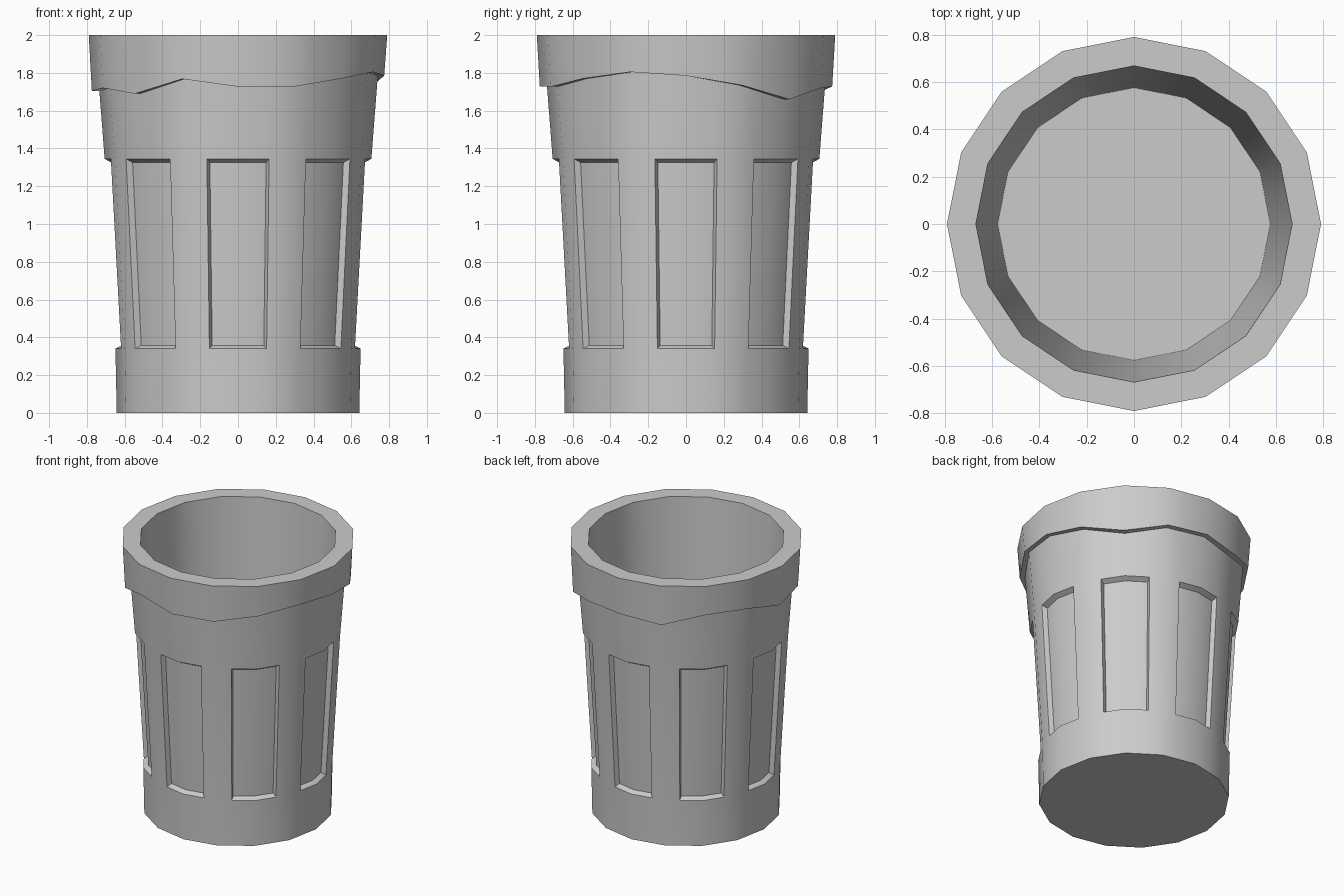
import bpy, bmesh, math

if "Cube" in bpy.data.objects:
    bpy.data.objects.remove(bpy.data.objects["Cube"])

SIDES = 16
HALF = 0.61          # half panel width as a fraction of one side
# height of the ragged rim edge at each of the 16 corners, anticlockwise from +x
RIM_Z = [1.785, 1.735, 1.66, 1.72, 1.728, 1.702, 1.78, 1.775,
         1.705, 1.72, 1.69, 1.768, 1.727, 1.727, 1.77, 1.805]


def point(u, r, z):
    """Point on the straight-sided polygon at corner position u."""
    i = math.floor(u)
    f = u - i
    a, b = (math.tau * k / SIDES for k in (i, i + 1))
    return (r * (math.cos(a) * (1 - f) + math.cos(b) * f),
            r * (math.sin(a) * (1 - f) + math.sin(b) * f), z)


def rim_z(u):
    i = math.floor(u)
    f = u - i
    return RIM_Z[i % SIDES] * (1 - f) + RIM_Z[(i + 1) % SIDES] * f


def body_r(z):
    """Gently flaring outer wall."""
    prof = [(0, 0.642), (0.34, 0.649), (1.345, 0.706), (2, 0.757)]
    for (z0, r0), (z1, r1) in zip(prof, prof[1:]):
        if z <= z1:
            return r0 + (r1 - r0) * (z - z0) / (z1 - z0)


bm = bmesh.new()
# four columns per panel: pillar corner, panel left, panel middle, panel right
cols = [2 * k + d for k in range(8) for d in (-1, -HALF, 0, HALF)]
n = len(cols)


def ring(r, z):
    return [bm.verts.new(point(u, r(u) if callable(r) else r,
                               z(u) if callable(z) else z)) for u in cols]


# outer wall, rim, inner wall and floor, from the bottom up and over
rings = [ring(body_r(z), z) for z in (0, 0.34, 1.345)]
rings += [ring(lambda u: body_r(rim_z(u)), rim_z),
          ring(0.774, rim_z),
          ring(0.79, 2.0),
          ring(0.668, 2.0),
          ring(0.576, 0.1)]
for row, (a, b) in enumerate(zip(rings, rings[1:])):
    for i in range(n):
        j = (i + 1) % n
        if row == 1 and i % 4 in (1, 2):
            continue                      # left open for the recessed panels
        bm.faces.new((a[i], a[j], b[j], b[i]))
bm.faces.new(rings[0][::-1])
bm.faces.new(rings[-1])

# eight recessed panels with sloped borders
for k in range(8):
    lo, hi = ([rings[q][4 * k + m] for m in (1, 2, 3)] for q in (1, 2))
    inner = [[bm.verts.new(point(2 * k + d, body_r(z) - 0.035, z))
              for d in (-HALF + 0.03, 0, HALF - 0.03)] for z in (0.358, 1.325)]
    il, ih = inner
    for m in (0, 1):
        bm.faces.new((il[m], il[m + 1], ih[m + 1], ih[m]))
        bm.faces.new((lo[m], lo[m + 1], il[m + 1], il[m]))
        bm.faces.new((ih[m], ih[m + 1], hi[m + 1], hi[m]))
    bm.faces.new((lo[0], il[0], ih[0], hi[0]))
    bm.faces.new((il[2], lo[2], hi[2], ih[2]))

bmesh.ops.recalc_face_normals(bm, faces=bm.faces)
mesh = bpy.data.meshes.new("panelled_bin")
bm.to_mesh(mesh)
bm.free()
obj = bpy.data.objects.new("panelled_bin", mesh)
bpy.context.collection.objects.link(obj)
bpy.context.view_layer.objects.active = obj
obj.select_set(True)
bpy.ops.object.shade_smooth_by_angle(angle=math.radians(30))
